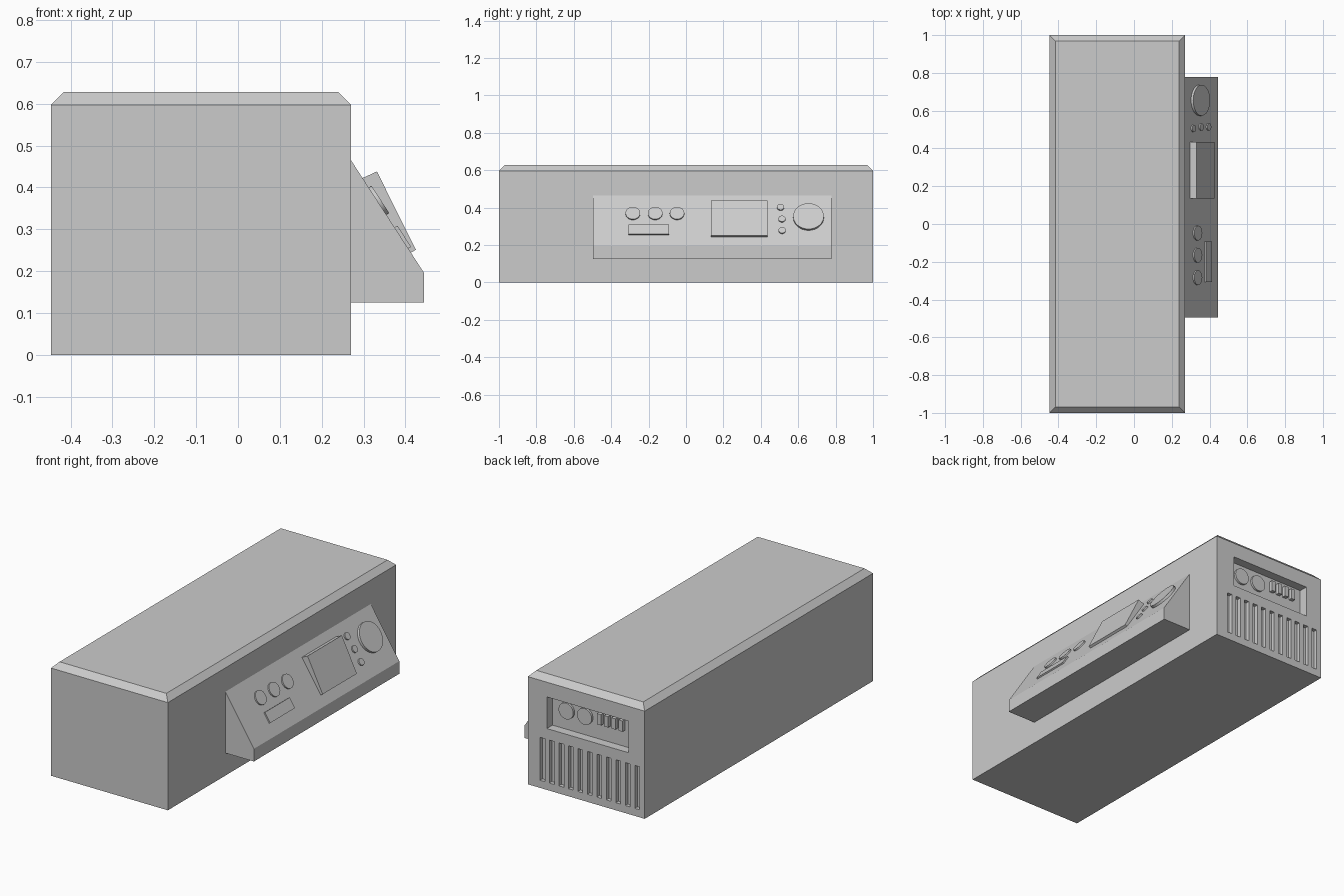
import bpy, bmesh
from mathutils import Matrix, Vector

if "Cube" in bpy.data.objects:
    bpy.data.objects.remove(bpy.data.objects["Cube"])


def to_object(name, bm, smooth=False):
    bmesh.ops.recalc_face_normals(bm, faces=bm.faces)
    me = bpy.data.meshes.new(name)
    bm.to_mesh(me)
    bm.free()
    ob = bpy.data.objects.new(name, me)
    bpy.context.collection.objects.link(ob)
    if smooth:
        bpy.ops.object.select_all(action='DESELECT')
        ob.select_set(True)
        bpy.context.view_layer.objects.active = ob
        bpy.ops.object.shade_smooth_by_angle()
    return ob


def add_box(bm, lo, hi):
    lo, hi = Vector(lo), Vector(hi)
    m = Matrix.Translation((lo + hi) / 2) @ Matrix.Diagonal((*(hi - lo), 1))
    return bmesh.ops.create_cube(bm, size=1, matrix=m)


def extrude_y(name, profile, y0, y1):
    bm = bmesh.new()
    face = bm.faces.new([bm.verts.new((x, y0, z)) for x, z in profile])
    new = bmesh.ops.extrude_face_region(bm, geom=[face])['geom']
    bmesh.ops.translate(bm, vec=(0, y1 - y0, 0),
                        verts=[v for v in new if isinstance(v, bmesh.types.BMVert)])
    return to_object(name, bm)


def disc(name, frame, radius, height, sink=0.004):
    bm = bmesh.new()
    m = frame @ Matrix.Translation((0, 0, (height - sink) / 2))
    bmesh.ops.create_cone(bm, cap_ends=True, segments=32, radius1=radius,
                          radius2=radius, depth=height + sink, matrix=m)
    return to_object(name, bm, True)


# Main casing with chamfered top rim
X0, X1, TOP = -0.447, 0.27, 0.628
bm = bmesh.new()
add_box(bm, (X0, -1, 0), (X1, 1, TOP))
rim = [e for e in bm.edges if all(v.co.z > 0.6 for v in e.verts)]
bmesh.ops.bevel(bm, geom=rim, offset=0.031, segments=1, affect='EDGES')
casing = to_object("casing", bm)

# Connector recess and row of vent slots cut into the back end
bm = bmesh.new()
add_box(bm, (-0.346, 0.95, 0.34), (0.153, 1.1, 0.515))
for i in range(11):
    x = 0.181 - i * 0.0582
    add_box(bm, (x - 0.015, 0.978, 0.042), (x + 0.015, 1.1, 0.28))
cutter = to_object("back_cutter", bm)
cutter.hide_render = True
mod = casing.modifiers.new("back_cut", 'BOOLEAN')
mod.operation = 'DIFFERENCE'
mod.solver = 'EXACT'
mod.object = cutter
bpy.context.view_layer.objects.active = casing
bpy.ops.object.modifier_apply(modifier=mod.name)
bpy.data.objects.remove(cutter)

# Round sockets and small switches inside the recess
for i, x in enumerate((0.063, -0.05)):
    frame = Matrix.Translation((x, 0.95, 0.446)) @ Matrix.Rotation(-1.5707963, 4, 'X')
    disc(f"socket_{i}", frame, 0.045, 0.012)
for i in range(4):
    x = -0.147 - i * 0.044
    bm = bmesh.new()
    add_box(bm, (x - 0.012, 0.945, 0.43), (x + 0.012, 0.972, 0.49))
    to_object(f"switch_{i}", bm)

# Sloping control console on the right side
extrude_y("console", [(0.26, 0.465), (0.27, 0.465), (0.445, 0.195),
                      (0.445, 0.125), (0.26, 0.125)], -0.496, 0.778)

# Wedge-shaped display
extrude_y("display", [(0.297, 0.422), (0.332, 0.438), (0.425, 0.251),
                      (0.412, 0.243), (0.40, 0.243)], 0.135, 0.435)

# Frame lying on the console slope: local x along y, local z outward
UP = Vector((-0.175, 0, 0.27)).normalized()
OUT = Vector((0.27, 0, 0.175)).normalized()


def on_slope(y, z):
    x = 0.27 + (0.465 - z) * 0.175 / 0.27
    return Matrix(((0, UP.x, OUT.x, x), (1, UP.y, OUT.y, y),
                   (0, UP.z, OUT.z, z), (0, 0, 0, 1)))


# Dial and buttons
disc("main_dial", on_slope(0.655, 0.347), 0.082, 0.014)
for i, y in enumerate((-0.284, -0.165, -0.048)):
    disc(f"round_button_{i}", on_slope(y, 0.367), 0.039, 0.008)
for i, (y, z) in enumerate(((0.506, 0.4), (0.513, 0.337), (0.514, 0.276))):
    disc(f"small_button_{i}", on_slope(y, z), 0.019, 0.008)

# Raised bar below the round buttons
bm = bmesh.new()
add_box(bm, (-0.108, -0.03, -0.004), (0.108, 0.03, 0.008))
bm.transform(on_slope(-0.2, 0.279))
to_object("bar", bm)
